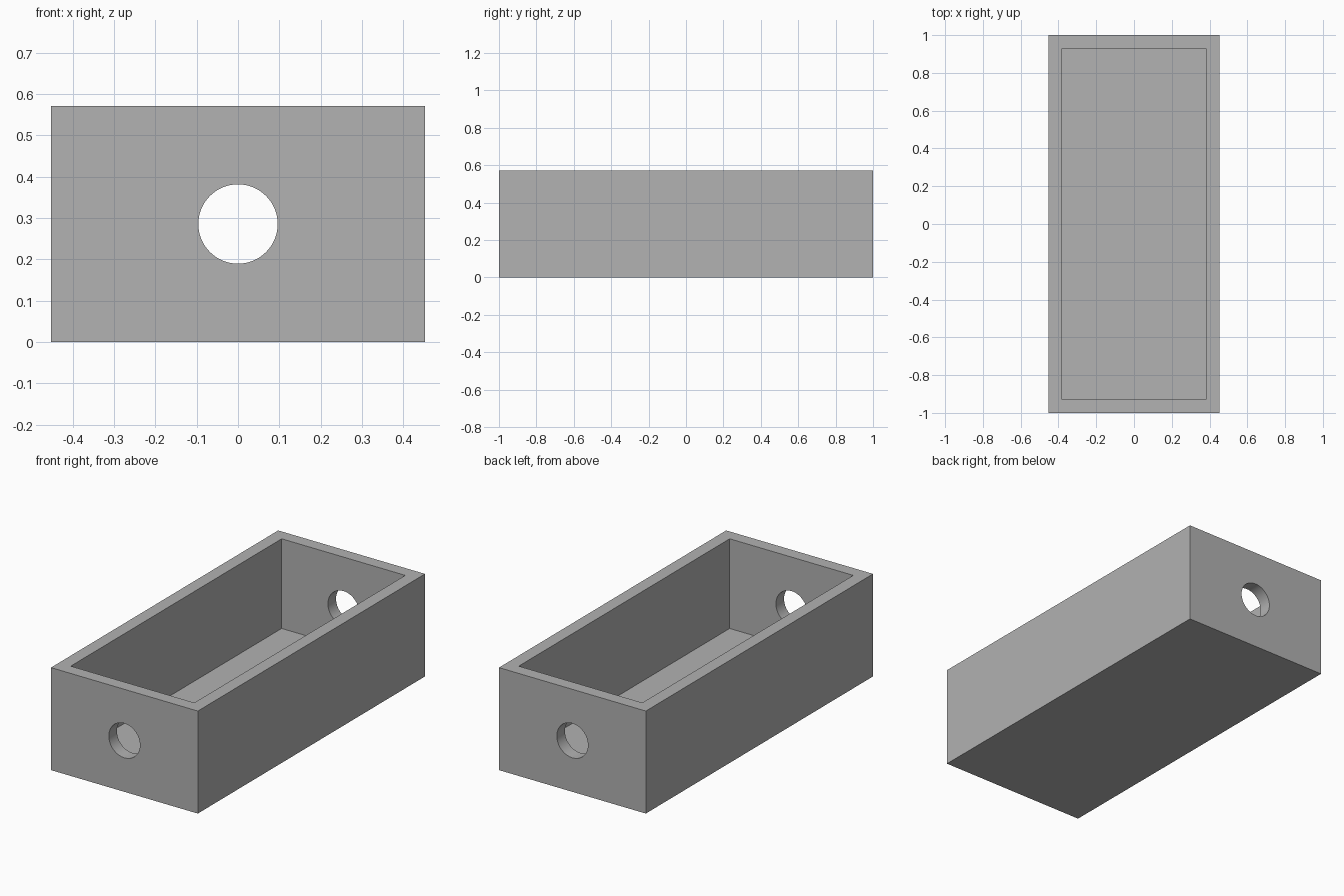
import bpy
import math

default = bpy.data.objects.get("Cube")
if default:
    bpy.data.objects.remove(default, do_unlink=True)

WIDTH, LENGTH, HEIGHT = 0.905, 2.0, 0.571
WALL = 0.0715
HOLE_RADIUS = 0.096

# Single grey material
grey = bpy.data.materials.new("plain_grey")
grey.use_nodes = True
colour = (0.445, 0.445, 0.445, 1)
grey.diffuse_color = colour
grey.node_tree.nodes["Principled BSDF"].inputs["Base Color"].default_value = colour


def block(name, size, base):
    """Box of the given size, centred in x and y, resting on z = base."""
    bpy.ops.mesh.primitive_cube_add(size=1, location=(0, 0, base + size[2] / 2))
    obj = bpy.context.object
    obj.name = name
    obj.scale = size
    bpy.ops.object.transform_apply(location=True, rotation=True, scale=True)
    obj.data.materials.clear()
    obj.data.materials.append(grey)
    return obj


def cut(target, cutter):
    """Subtract the cutter from the target, then discard it."""
    cutter.hide_render = True
    mod = target.modifiers.new("cut", 'BOOLEAN')
    mod.operation = 'DIFFERENCE'
    mod.solver = 'EXACT'
    mod.object = cutter
    bpy.context.view_layer.objects.active = target
    bpy.ops.object.modifier_apply(modifier=mod.name)
    bpy.data.objects.remove(cutter, do_unlink=True)


# Open tray with even walls and floor
tray = block("open_tray", (WIDTH, LENGTH, HEIGHT), 0)
cut(tray, block("cavity_cutter",
                (WIDTH - 2 * WALL, LENGTH - 2 * WALL, HEIGHT), WALL))

# Round hole through both end walls
bpy.ops.mesh.primitive_cylinder_add(
    vertices=64, radius=HOLE_RADIUS, depth=LENGTH * 1.2,
    location=(0, 0, HEIGHT / 2), rotation=(math.pi / 2, 0, 0))
hole = bpy.context.object
hole.name = "hole_cutter"
hole.data.materials.append(grey)
cut(tray, hole)

# Smooth hole walls, crisp box edges
bpy.ops.object.select_all(action='DESELECT')
tray.select_set(True)
bpy.context.view_layer.objects.active = tray
bpy.ops.object.shade_smooth_by_angle(angle=math.radians(30))
